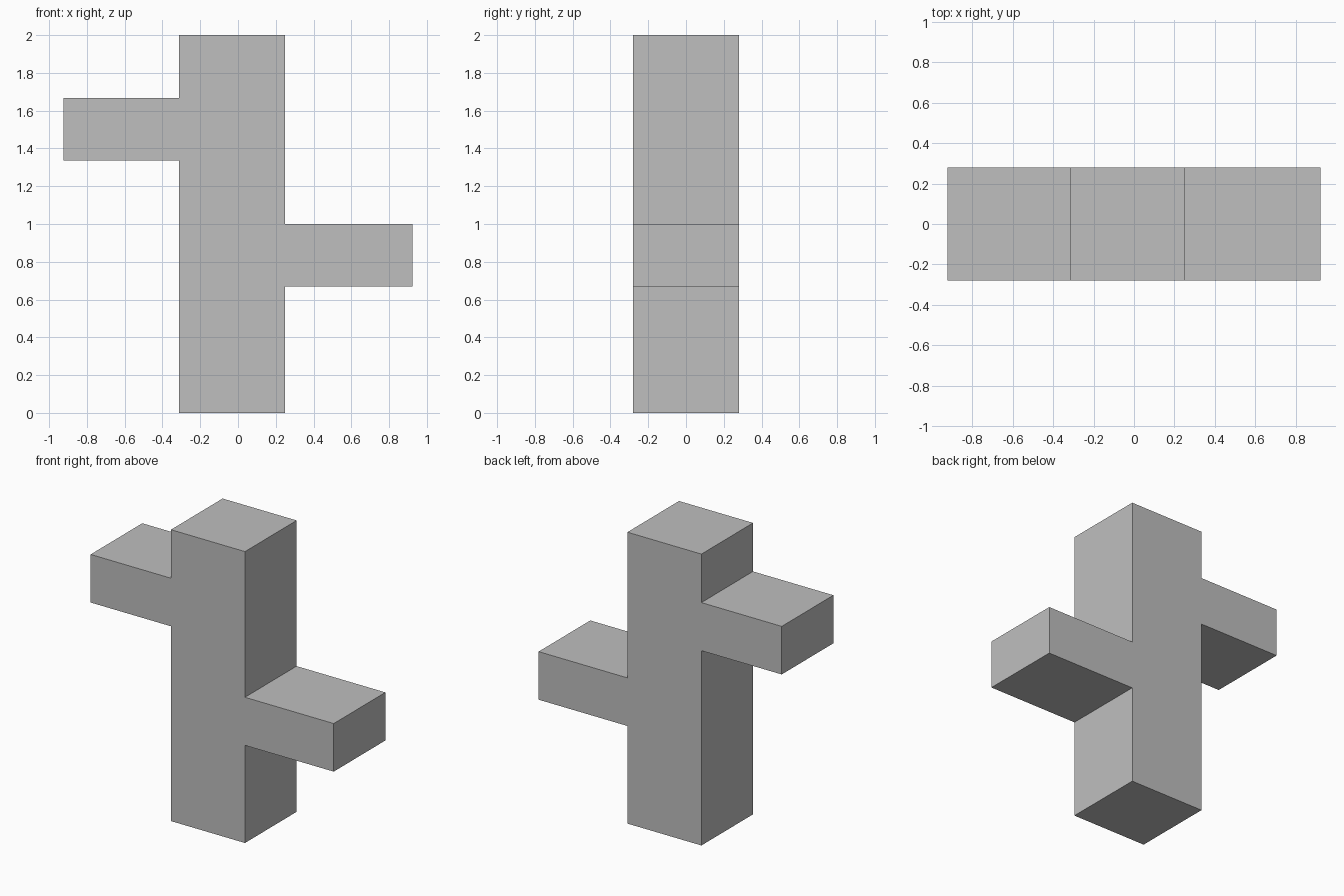
import bpy, bmesh

if "Cube" in bpy.data.objects:
    bpy.data.objects.remove(bpy.data.objects["Cube"])

DEPTH = 0.56

# Front outline of the post with its two staggered arms (x, z)
outline = [
    (-0.313, 0), (0.249, 0),
    (0.249, 0.67), (0.923, 0.67), (0.923, 1.0), (0.249, 1.0),   # right arm
    (0.249, 2), (-0.313, 2),
    (-0.313, 1.667), (-0.923, 1.667), (-0.923, 1.337), (-0.313, 1.337),  # left arm
]

grey = bpy.data.materials.new("plain_grey")
grey.diffuse_color = (0.52, 0.52, 0.52, 1)
grey.use_nodes = True
grey.node_tree.nodes["Principled BSDF"].inputs["Base Color"].default_value = grey.diffuse_color

# Extrude the outline from front to back
bm = bmesh.new()
front = bm.faces.new([bm.verts.new((x, -DEPTH / 2, z)) for x, z in outline])
back = bmesh.ops.extrude_face_region(bm, geom=[front], use_keep_orig=True)
moved = [v for v in back["geom"] if isinstance(v, bmesh.types.BMVert)]
bmesh.ops.translate(bm, vec=(0, DEPTH, 0), verts=moved)
bmesh.ops.recalc_face_normals(bm, faces=bm.faces)

mesh = bpy.data.meshes.new("post_with_arms")
bm.to_mesh(mesh)
bm.free()
mesh.materials.append(grey)
post = bpy.data.objects.new("post_with_arms", mesh)
bpy.context.collection.objects.link(post)
